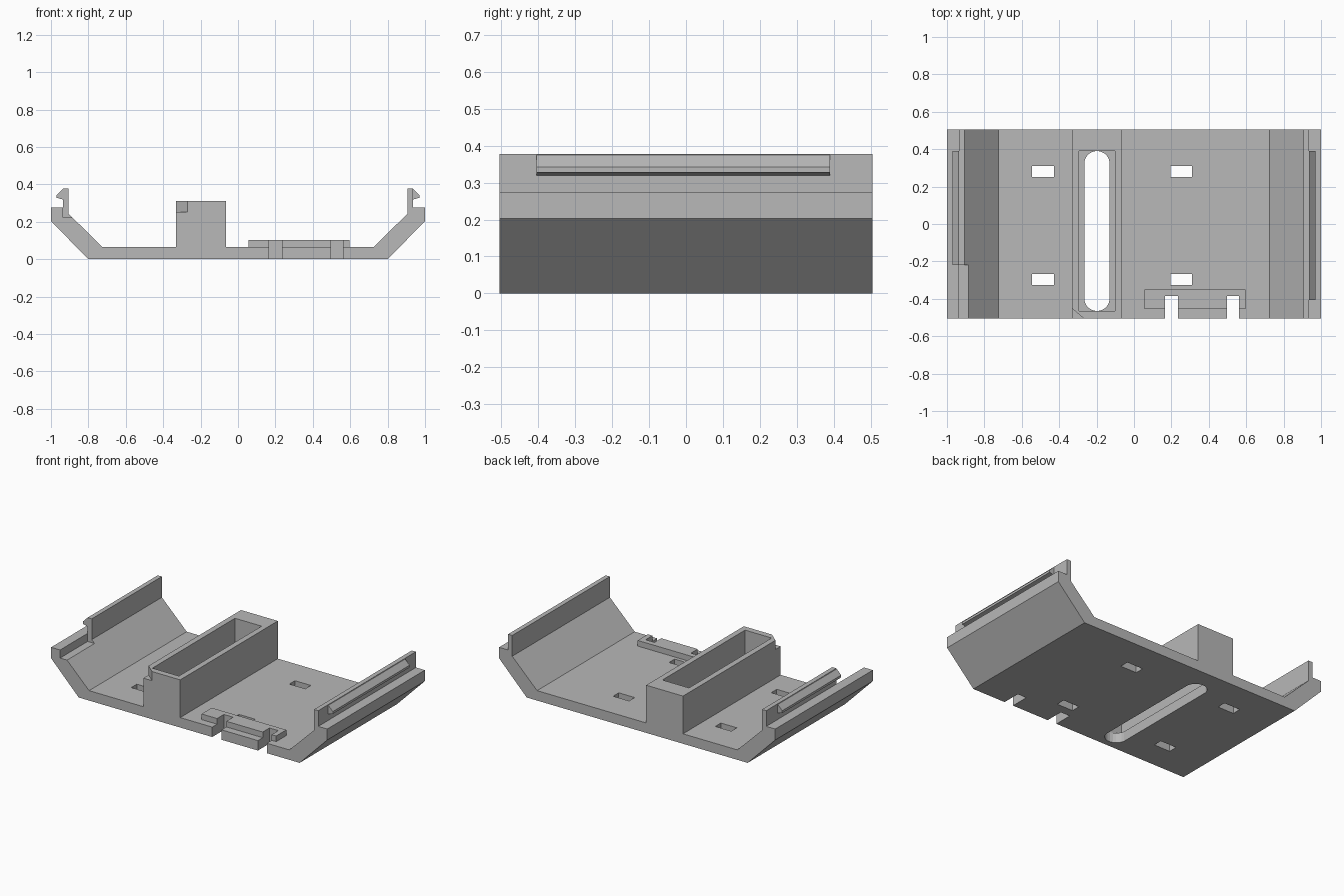
import bpy, bmesh, math

if "Cube" in bpy.data.objects:
    bpy.data.objects.remove(bpy.data.objects["Cube"], do_unlink=True)

grey = bpy.data.materials.new("plain grey")
grey.use_nodes = True
grey.diffuse_color = (0.48, 0.48, 0.48, 1)
grey.node_tree.nodes["Principled BSDF"].inputs["Base Color"].default_value = grey.diffuse_color

DEPTH = 0.505
FLOOR = 0.065


def prism(name, points, low, high, axis="y"):
    """Extrude a closed outline along y (points are x, z) or z (points are x, y)."""
    bm = bmesh.new()
    place = (lambda p, d: (p[0], d, p[1])) if axis == "y" else (lambda p, d: (p[0], p[1], d))
    face = bm.faces.new([bm.verts.new(place(p, low)) for p in points])
    moved = bmesh.ops.extrude_face_region(bm, geom=[face])["geom"]
    shift = (0, high - low, 0) if axis == "y" else (0, 0, high - low)
    bmesh.ops.translate(bm, vec=shift, verts=[v for v in moved if isinstance(v, bmesh.types.BMVert)])
    bmesh.ops.recalc_face_normals(bm, faces=bm.faces)
    mesh = bpy.data.meshes.new(name)
    bm.to_mesh(mesh)
    bm.free()
    mesh.materials.append(grey)
    obj = bpy.data.objects.new(name, mesh)
    bpy.context.collection.objects.link(obj)
    return obj


def box(name, x0, x1, y0, y1, z0, z1):
    return prism(name, [(x0, y0), (x1, y0), (x1, y1), (x0, y1)], z0, z1, "z")


def combine(target, other, operation):
    """Apply a boolean and remove the helper."""
    mod = target.modifiers.new(other.name, "BOOLEAN")
    mod.operation, mod.object, mod.solver = operation, other, "EXACT"
    bpy.context.view_layer.objects.active = target
    bpy.ops.object.modifier_apply(modifier=mod.name)
    bpy.data.objects.remove(other, do_unlink=True)


# Tray with sloped sides, ledges and lips, including the raised pocket block
half = [(0.8, 0), (1, 0.203), (1, 0.275), (0.935, 0.275), (0.935, 0.378),
        (0.905, 0.378), (0.905, 0.242), (0.725, FLOOR)]
block = [(-0.065, FLOOR), (-0.065, 0.312), (-0.332, 0.312), (-0.332, FLOOR)]
tray = prism("tray", half + block + [(-x, z) for x, z in reversed(half)], -DEPTH, DEPTH)

# Raised latch plate
combine(tray, box("latch_plate", 0.055, 0.595, -0.455, -0.35, 0.03, 0.102), "UNION")

# Pocket and the round-ended slot below it
combine(tray, box("pocket", -0.295, -0.102, -0.465, 0.39, FLOOR, 0.5), "DIFFERENCE")
slot = []
radius, corner = 0.068, 0.05
for i in range(24):
    a = math.tau * (i + 0.5) / 24
    end = 0.39 - radius if math.sin(a) > 0 else -0.465 + radius
    slot.append((-0.198 + radius * math.cos(a), end + radius * math.sin(a)))
combine(tray, prism("slot", slot, -0.1, 0.2, "z"), "DIFFERENCE")

# Strap holes
for x in (-0.487, 0.253):
    for y in (-0.297, 0.281):
        combine(tray, box("strap_hole", x - 0.058, x + 0.058, y - 0.029, y + 0.029, -0.1, 0.2), "DIFFERENCE")

# Front notches through floor and latch plate
for x0, x1 in ((0.167, 0.234), (0.498, 0.562)):
    combine(tray, box("notch", x0, x1, -0.6, -0.385, -0.1, 0.2), "DIFFERENCE")

# Chamfered corner of the pocket block
corner_cut = prism("corner_cut", [(-0.392, -0.4), (-0.392, -0.555), (-0.21, -0.555)], 0.252, 0.4, "z")
combine(tray, corner_cut, "DIFFERENCE")

# Missing front part of the right lip
combine(tray, box("lip_cut", -0.935, -0.8, -0.6, -0.22, 0.222, 0.5), "DIFFERENCE")

# Snap ridges along the outside of the lips
ridge = [(0.93, 0.375), (0.938, 0.375), (0.97, 0.343), (0.97, 0.328), (0.935, 0.319), (0.93, 0.319)]
prism("left_snap_ridge", ridge, -0.405, 0.39)
prism("right_snap_ridge", [(-x, z) for x, z in ridge], -0.22, 0.39)
